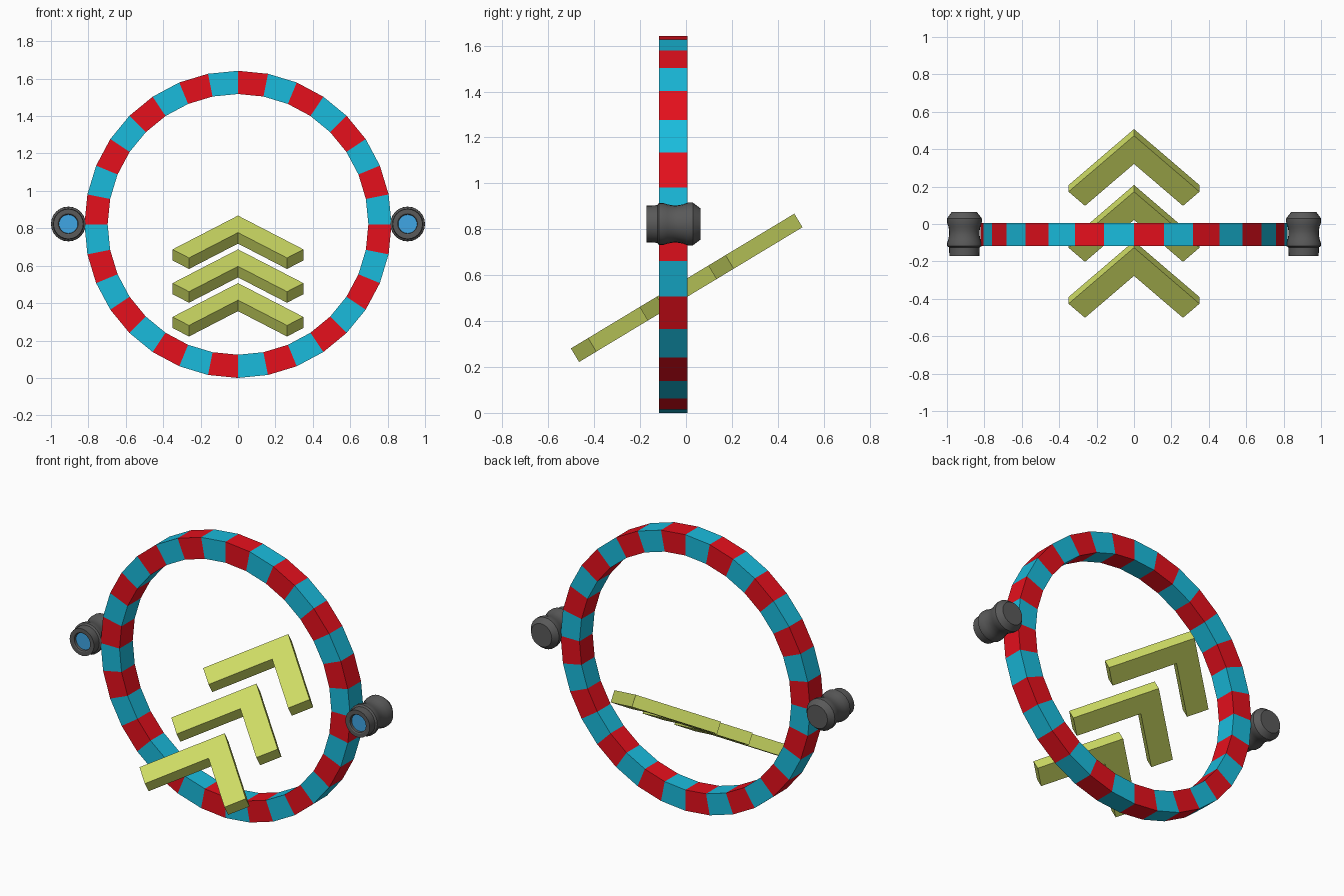
import bpy, bmesh, math
from mathutils import Matrix

if "Cube" in bpy.data.objects:
    bpy.data.objects.remove(bpy.data.objects["Cube"])


def material(name, rgb):
    m = bpy.data.materials.new(name)
    m.diffuse_color = (*rgb, 1)
    m.use_nodes = True
    m.node_tree.nodes["Principled BSDF"].inputs["Base Color"].default_value = m.diffuse_color
    return m


RED = material("red", (0.79, 0.005, 0.012))
CYAN = material("cyan", (0.01, 0.50, 0.72))
LIME = material("lime", (0.63, 0.73, 0.13))
DARK = material("dark_grey", (0.10, 0.10, 0.10))
BLUE = material("blue", (0.05, 0.38, 0.78))


def finish(name, bm, mats):
    bmesh.ops.recalc_face_normals(bm, faces=bm.faces)
    me = bpy.data.meshes.new(name)
    bm.to_mesh(me)
    bm.free()
    for m in mats:
        me.materials.append(m)
    ob = bpy.data.objects.new(name, me)
    bpy.context.collection.objects.link(ob)
    return ob


def lathe(profile, n, centre, closed=False):
    """Spin (radius, y) points around the y axis; returns bmesh and list of strips."""
    bm = bmesh.new()
    rings = []
    for k in range(n):
        a = 2 * math.pi * k / n
        rings.append([bm.verts.new((centre[0] + r * math.sin(a), y, centre[1] + r * math.cos(a)))
                      for r, y in profile])
    strips = []
    count = len(profile) if closed else len(profile) - 1
    for k in range(n):
        a, b = rings[k], rings[(k + 1) % n]
        strips.append([bm.faces.new((a[i], a[(i + 1) % len(a)], b[(i + 1) % len(a)], b[i]))
                       for i in range(count)])
    return bm, strips, rings


# striped hoop: 32 flat segments in alternating colours
bm, strips, _ = lathe([(0.821, -0.118), (0.821, 0.006), (0.697, 0.006), (0.697, -0.118)],
                      32, (0, 0.821), closed=True)
for k, strip in enumerate(strips):
    for f in strip:
        f.material_index = k % 2
finish("striped_hoop", bm, [RED, CYAN])

# spool-shaped side thrusters with a blue recessed front disc
spool = [(0.050, -0.155), (0.052, -0.168), (0.058, -0.172), (0.080, -0.172), (0.082, -0.125),
         (0.092, -0.118), (0.092, -0.100), (0.085, -0.080), (0.081, -0.055), (0.081, -0.040),
         (0.085, -0.015), (0.093, 0.008), (0.093, 0.030), (0.068, 0.063)]
for side, label in ((-1, "left"), (1, "right")):
    bm, strips, rings = lathe(spool, 24, (side * 0.907, 0.823))
    bm.faces.new([r[-1] for r in rings])
    disc = bm.faces.new([r[0] for r in rings])
    disc.material_index = 1
    ob = finish(label + "_thruster", bm, [DARK, BLUE])
    bpy.ops.object.select_all(action='DESELECT')
    ob.select_set(True)
    bpy.context.view_layer.objects.active = ob
    bpy.ops.object.shade_smooth_by_angle(angle=math.radians(30))

# three chevron arrows on a sloping plane
half = [(0.35, -0.35), (0.262, -0.438)]
outline = [(0, 0)] + half + [(0, -0.176)] + [(-x, u) for x, u in reversed(half)]
slope = Matrix.Translation((0, 0.472, 0.868)) @ Matrix.Rotation(math.radians(31.1), 4, 'X')
for i in range(3):
    bm = bmesh.new()
    top, low = [[bm.verts.new((x, u - 0.3495 * i, z)) for x, u in outline] for z in (0, -0.069)]
    # split each cap along the centre line into two clean arms
    for v in (top, low):
        bm.faces.new(v[:4])
        bm.faces.new([v[0], v[3], v[4], v[5]])
    for j in range(6):
        k = (j + 1) % 6
        bm.faces.new((top[j], top[k], low[k], low[j]))
    bm.transform(slope)
    finish("chevron_arrow_%d" % (i + 1), bm, [LIME])
